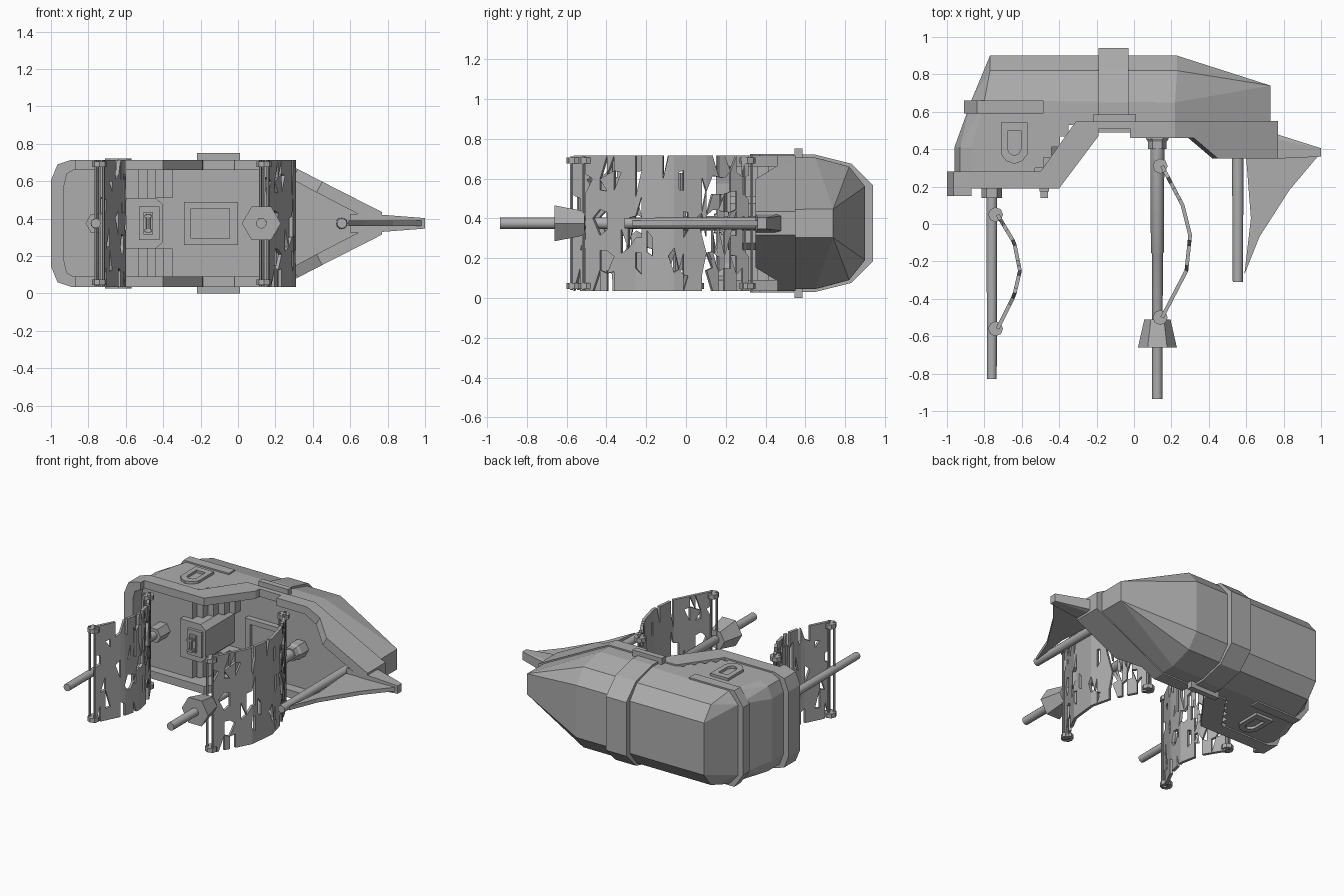
import bpy, bmesh, math, random
from mathutils import Vector, Matrix

if "Cube" in bpy.data.objects:
    bpy.data.objects.remove(bpy.data.objects["Cube"])

random.seed(4)
ZC = 0.375  # height of the plane of symmetry

grey = bpy.data.materials.new("plain grey")
grey.diffuse_color = (0.42, 0.42, 0.42, 1)
grey.use_nodes = True
grey.node_tree.nodes["Principled BSDF"].inputs["Base Color"].default_value = grey.diffuse_color


def finish(name, bm, smooth=False):
    bmesh.ops.recalc_face_normals(bm, faces=bm.faces)
    me = bpy.data.meshes.new(name)
    bm.to_mesh(me)
    bm.free()
    me.materials.append(grey)
    for p in me.polygons:
        p.use_smooth = smooth
    ob = bpy.data.objects.new(name, me)
    bpy.context.collection.objects.link(ob)
    if smooth:
        bpy.ops.object.select_all(action='DESELECT')
        bpy.context.view_layer.objects.active = ob
        ob.select_set(True)
        bpy.ops.object.shade_smooth_by_angle(angle=math.radians(35))
    return ob


def both(pts):
    return [(x, y, s * d) for x, y, d in pts for s in (1, -1)]


def solid(name, pts):
    """Convex solid around points (x, y, offset from the symmetry plane)."""
    bm = bmesh.new()
    for x, y, d in pts:
        bm.verts.new((x, y, ZC + d))
    res = bmesh.ops.convex_hull(bm, input=bm.verts)
    inside = [v for v in res["geom_interior"] if isinstance(v, bmesh.types.BMVert)]
    bmesh.ops.delete(bm, geom=inside, context='VERTS')
    bmesh.ops.dissolve_limit(bm, angle_limit=0.02, verts=bm.verts, edges=bm.edges)
    return finish(name, bm)


def box(name, x0, x1, y0, y1, d0, d1):
    return solid(name, [(x, y, d) for x in (x0, x1) for y in (y0, y1) for d in (d0, d1)])


def ring(name, sections):
    """Closed loop of four-point cross-sections."""
    bm = bmesh.new()
    loops = [[bm.verts.new((x, y, ZC + d)) for x, y, d in s] for s in sections]
    for a, b in zip(loops, loops[1:] + loops[:1]):
        for k in range(4):
            bm.faces.new((a[k], b[k], b[(k + 1) % 4], a[(k + 1) % 4]))
    return finish(name, bm)


def rod(name, rings, x, axis='Y', sides=12, at=(0, 0)):
    """Lathe along y or z; rings hold (position, radius)."""
    bm = bmesh.new()
    loops = []
    for p, r in rings:
        loop = []
        for k in range(sides):
            a = 2 * math.pi * k / sides
            c, s = r * math.cos(a), r * math.sin(a)
            co = (x + c, p, ZC + s) if axis == 'Y' else (x + c, at[0] + s, ZC + p)
            loop.append(bm.verts.new(co))
        loops.append(loop)
    for a, b in zip(loops, loops[1:]):
        for k in range(sides):
            bm.faces.new((a[k], a[(k + 1) % sides], b[(k + 1) % sides], b[k]))
    bm.faces.new(loops[0])
    bm.faces.new(loops[-1])
    return finish(name, bm, sides > 8)


# Main hull with tapered bow
solid("main_hull", both([
    (-.87, .53, .25), (-.87, .66, .25), (-.80, .53, .33), (-.80, .66, .33),
    (-.77, .82, .285), (-.77, .90, .185),
    (.22, .53, .33), (.22, .65, .33), (.23, .82, .285), (.23, .90, .185),
    (.73, .53, .07), (.73, .74, .072)]))

# Raised stern block
solid("stern_block", both(
    [(x, y, d) for y in (.25, .41) for x, d in ((-.96, .22), (-.93, .30), (-.87, .33), (-.53, .33))]
    + [(x, y, d) for y in (.55, .66) for x, d in ((-.87, .25), (-.80, .33), (-.53, .33))]))

# Strip around the stern
solid("stern_strip", both([(x, y, d) for y in (.59, .66)
                           for x, d in ((-.91, .24), (-.84, .34), (-.485, .34))]))

# Hoop around the hull and its brackets
solid("hull_hoop", both([(x, y, d) for x in (-.19, -.03) for y, d in
                         ((.545, .345), (.65, .345), (.83, .30), (.94, .19))]))
box("hoop_bracket", -.22, .01, .545, .585, -.375, .375)

# Rail: outer x, outer offset, inner x, inner offset, crest y, foot shift, foot y
path = [(-1, .23, -.93, .20, .15, 0, .28), (-.965, .315, -.915, .265, .15, 0, .28),
        (-.89, .34, -.88, .285, .15, 0, .28), (-.87, .34, -.87, .285, .15, 0, .28),
        (-.868, .34, -.868, .285, .19, 0, .28), (-.40, .34, -.40, .285, .19, -.10, .28),
        (-.19, .34, -.19, .285, .47, -.12, .55), (-.188, .34, -.188, .285, .51, 0, .55),
        (-.022, .34, -.022, .285, .51, 0, .55), (-.02, .34, -.02, .285, .46, 0, .55),
        (.22, .34, .20, .285, .46, 0, .55), (.32, .29, .29, .235, .46, 0, .55),
        (.45, .223, .42, .165, .35, 0, .55), (.77, .06, .70, .02, .35, 0, .55)]
sections = []
for sgn, pts in ((1, path), (-1, path[::-1])):
    for xo, do, xi, di, yt, sh, yb in pts:
        sections.append([(xo, yt, sgn * do), (xo + sh, yb, sgn * do),
                         (xi + sh, yb, sgn * di), (xi, yt, sgn * di)])
ring("deck_rail", sections)

# Stairs on both sides
for s in (1, -1):
    for i in range(4):
        x = -.53 + .045 * i
        box("stair_step", x - .01, x + .045, .30 + .056 * i, .56, s * .135, s * .33)

# Helm platform and helm
solid("helm_platform", both([(x, y, d) for y in (.21, .54) for x, d in
                             ((-.60, .135), (-.44, .135), (-.40, .10))]))
box("helm_step", -.53, -.42, .19, .22, -.09, .09)
box("helm_post", -.505, -.455, .175, .20, -.06, .06)
for d in (-.045, .03):
    box("helm_bracket", -.50, -.46, .14, .18, d, d + .015)
rod("helm_drum", [(-.05, .012), (.05, .012)], -.48, 'Z', 8, (.155, 0))


def frame(name, outer, inner, to_point, lo, hi):
    ring(name, [[to_point(a, hi), to_point(a, lo), to_point(b, lo), to_point(b, hi)]
                for a, b in zip(outer, inner)])


# Deck hatch with a raised frame
rect = lambda x0, x1, d: [(x0, -d), (x1, -d), (x1, d), (x0, d)]
frame("hatch_frame", rect(-.29, 0, .115), rect(-.25, -.045, .08),
      lambda p, h: (p[0], h, p[1]), .54, .49)
box("hatch_cover", -.25, -.045, .515, .54, -.08, .08)

# Shield-shaped ports on the stern sides
shield = [(-.07, .11), (.07, .11), (.07, -.06), (.045, -.095), (0, -.112), (-.045, -.095), (-.07, -.06)]
for s in (1, -1):
    frame("side_port", shield, [(a * .5, b * .6) for a, b in shield],
          lambda p, h: (-.64 + p[0], .433 + p[1], s * h), .32, .348)

# Masts with collars and lookout
rod("aft_mast", [(.26, .029), (-.83, .026)], -.76)
rod("aft_mast_collar", [(.26, .055), (.14, .055)], -.76, sides=6)
rod("main_mast", [(.54, .038), (-.15, .035), (-.16, .029), (-.935, .028)], .125)
rod("main_mast_collar", [(.54, .06), (.455, .06), (.44, .05), (.40, .05)], .125, sides=6)
rod("lookout", [(-.51, .07), (-.66, .104)], .125, sides=6)
rod("fore_mast", [(.54, .032), (-.31, .027)], .555)

# Beak at the bow
solid("bow_beak", both([(.60, .36, .05), (.78, .35, .045), (.78, .45, .045), (.70, .50, .04),
                        (1, .36, .028), (1, .405, .028)]))

# Narrow fore sail
edge = [(.60, .35), (.99, .37), (.83, .18), (.67, -.07), (.59, -.27), (.625, .03)]
bm = bmesh.new()
lo, hi = [[bm.verts.new((x, y, ZC + d)) for x, y in edge] for d in (-.014, .014)]
bm.faces.new(lo)
bm.faces.new(hi)
for k in range(len(edge)):
    n = (k + 1) % len(edge)
    bm.faces.new((lo[k], lo[n], hi[n], hi[k]))
finish("fore_sail", bm)


def torn_sail(name, curve, cols, rows=7):
    """Curved sheet with random triangular tears."""
    pts = [Vector(c) for c in curve]
    bm = bmesh.new()
    grid = []
    for i in range(cols + 1):
        t = i / cols * (len(pts) - 1)
        k = min(int(t), len(pts) - 2)
        p = pts[k].lerp(pts[k + 1], t - k)
        grid.append([])
        for j in range(rows + 1):
            d = -.34 + .68 * j / rows
            if 0 < j < rows:
                d += random.uniform(-.025, .025)
            grid[-1].append(bm.verts.new((p.x, p.y, ZC + d)))
    for i in range(cols):
        chance = .55 if i < cols * .3 else .24
        for j in range(rows):
            q = [grid[i][j], grid[i + 1][j], grid[i + 1][j + 1], grid[i][j + 1]]
            r = random.random()
            if r < chance * .4:
                continue
            if r < chance:
                q.pop(random.randrange(4))
            bm.faces.new(q)
    bmesh.ops.delete(bm, geom=[v for v in bm.verts if not v.link_faces], context='VERTS')
    ob = finish(name, bm)
    mod = ob.modifiers.new("thickness", 'SOLIDIFY')
    mod.thickness = .02
    mod.offset = 0


torn_sail("main_sail", [(.15, .31), (.26, .10), (.30, -.06), (.28, -.25), (.15, -.50)], 28)
torn_sail("aft_sail", [(-.73, .05), (-.64, -.10), (-.61, -.25), (-.64, -.38), (-.73, -.56)], 22)

# Yards: bundles of thin rods with end knobs
for x, y in ((.14, .31), (.14, -.50), (-.74, .05), (-.74, -.56)):
    for dx, dy in ((-.02, -.015), (.02, -.015), (0, .02)):
        rod("yard_rod", [(-.335, .008), (.335, .008)], x + dx, 'Z', 6, (y + dy, 0))
    for d in (-.315, .315):
        rod("yard_knob", [(d - .015, .04), (d + .015, .04)], x, 'Z', 8, (y, 0))
